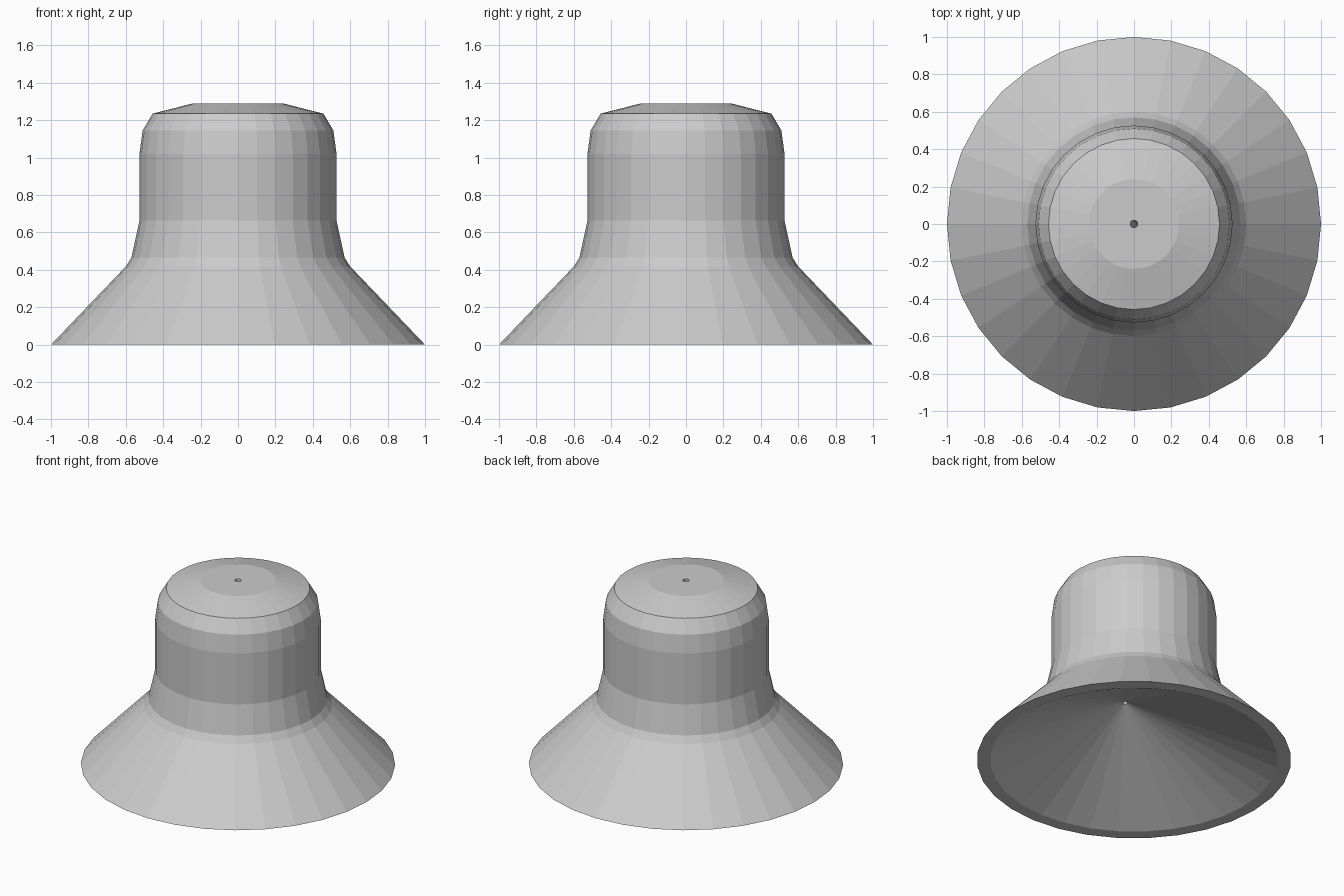
import bpy
import bmesh
from math import cos, sin, pi

if "Cube" in bpy.data.objects:
    bpy.data.objects.remove(bpy.data.objects["Cube"])

SIDES = 32

# Closed cross-section: (radius, height, sideways shift of the ring centre)
profile = [
    # outer skirt, neck, drum and rounded shoulder
    (1.0, 0.0, 0), (0.6, 0.418, 0), (0.57, 0.465, 0), (0.527, 0.663, 0),
    (0.527, 1.02, 0), (0.51, 1.145, 0), (0.457, 1.235, 0),
    # shallow cap with a pin hole
    (0.24, 1.29, 0), (0.02, 1.29, 0),
    # conical hollow underneath, slightly off-centre at its tip
    (0.015, 0.42, 0.04), (0.915, 0.0, 0),
]


def lathe(name, points, sides):
    bm = bmesh.new()
    rings = []
    for r, z, shift in points:
        rings.append([bm.verts.new((r * cos(2 * pi * i / sides) + shift,
                                    r * sin(2 * pi * i / sides) - shift, z))
                      for i in range(sides)])
    # join each ring to the next, last ring back to the first
    for k, low in enumerate(rings):
        high = rings[(k + 1) % len(rings)]
        for i in range(sides):
            j = (i + 1) % sides
            bm.faces.new((low[i], low[j], high[j], high[i]))
    bmesh.ops.recalc_face_normals(bm, faces=bm.faces)
    mesh = bpy.data.meshes.new(name)
    bm.to_mesh(mesh)
    bm.free()
    obj = bpy.data.objects.new(name, mesh)
    bpy.context.collection.objects.link(obj)
    return obj


# Flared bell body
lathe("bell_body", profile, SIDES)
